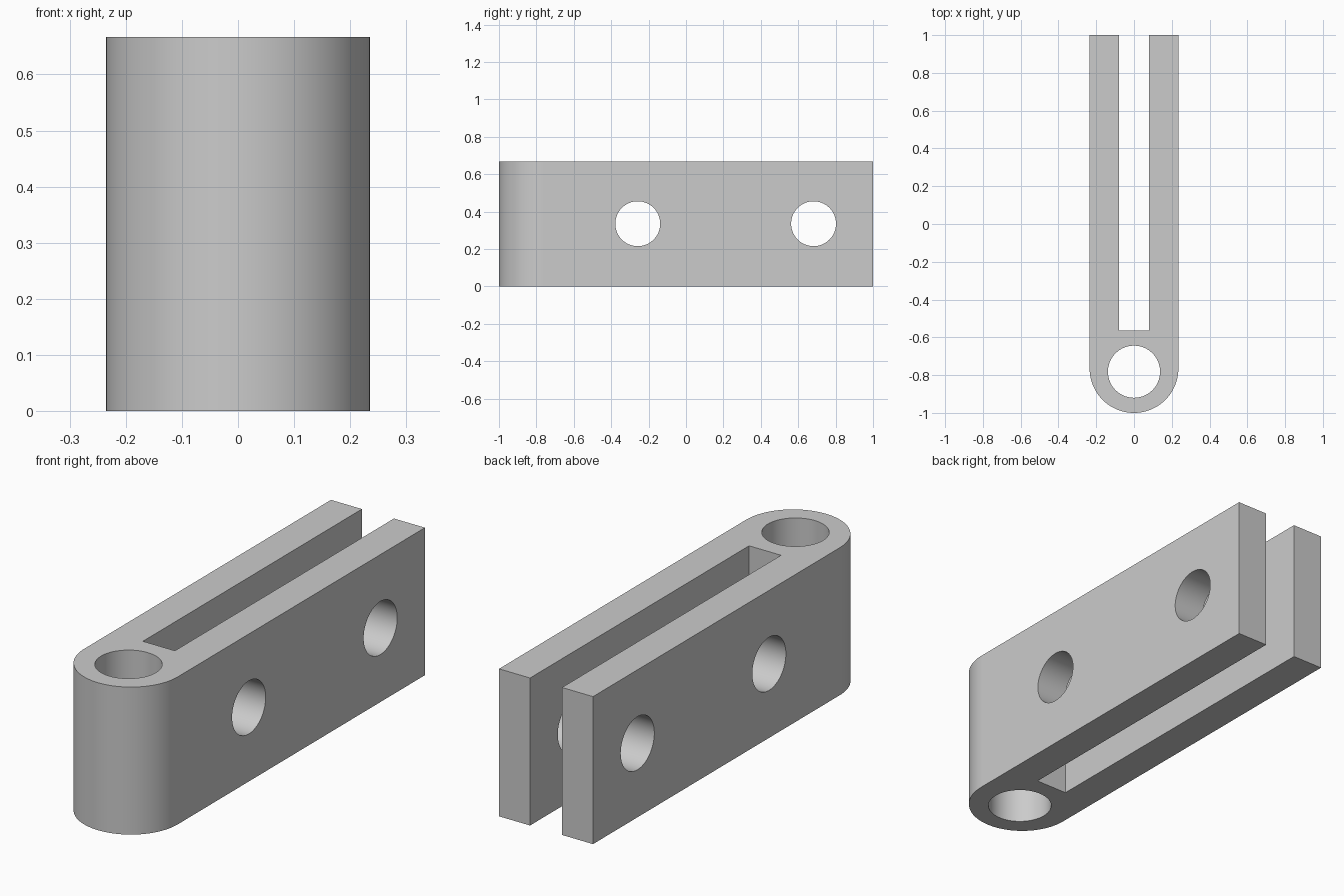
import bpy, bmesh, math
from mathutils import Matrix

cube = bpy.data.objects.get("Cube")
if cube:
    bpy.data.objects.remove(cube, do_unlink=True)

WIDTH, HEIGHT = 0.235, 0.667      # half width, full height
NOSE_Y = -1 + WIDTH               # centre of the rounded end

grey = bpy.data.materials.new("plain grey")
grey.use_nodes = True
colour = (0.6, 0.6, 0.6, 1)
grey.diffuse_color = colour
grey.node_tree.nodes["Principled BSDF"].inputs["Base Color"].default_value = colour


def make_object(name, bm):
    bmesh.ops.recalc_face_normals(bm, faces=bm.faces)
    mesh = bpy.data.meshes.new(name)
    bm.to_mesh(mesh)
    bm.free()
    mesh.materials.append(grey)
    obj = bpy.data.objects.new(name, mesh)
    bpy.context.collection.objects.link(obj)
    return obj


def prism(name, outline, z0, z1):
    """Extrude a plan outline from z0 to z1."""
    bm = bmesh.new()
    face = bm.faces.new([bm.verts.new((x, y, z0)) for x, y in outline])
    top = bmesh.ops.extrude_face_region(bm, geom=[face])["geom"]
    verts = [v for v in top if isinstance(v, bmesh.types.BMVert)]
    bmesh.ops.translate(bm, verts=verts, vec=(0, 0, z1 - z0))
    return make_object(name, bm)


def cylinder(name, radius, centre, rotation=Matrix()):
    bm = bmesh.new()
    bmesh.ops.create_cone(bm, cap_ends=True, segments=96, radius1=radius,
                          radius2=radius, depth=2,
                          matrix=Matrix.Translation(centre) @ rotation)
    return make_object(name, bm)


# Body: straight sides with a half-round nose
steps = 48
nose = [(-WIDTH * math.cos(math.pi * i / steps),
         NOSE_Y - WIDTH * math.sin(math.pi * i / steps)) for i in range(steps + 1)]
body = prism("clevis_body", nose + [(WIDTH, 1), (-WIDTH, 1)], 0, HEIGHT)

# Cutters: slot, upright pivot hole, two cross holes
cutters = [
    prism("slot_cutter", [(-0.08, -0.565), (0.08, -0.565), (0.08, 1.2), (-0.08, 1.2)],
          -0.2, HEIGHT + 0.2),
    cylinder("pivot_hole_cutter", 0.138, (0, -0.782, HEIGHT / 2)),
]
sideways = Matrix.Rotation(math.pi / 2, 4, "Y")
for y in (-0.258, 0.682):
    cutters.append(cylinder("cross_hole_cutter", 0.12, (0, y, 0.335), sideways))

for cutter in cutters:
    mod = body.modifiers.new(cutter.name, "BOOLEAN")
    mod.operation = "DIFFERENCE"
    mod.solver = "EXACT"
    mod.object = cutter

# Bake the cuts, then discard the cutters
bpy.context.view_layer.update()
graph = bpy.context.evaluated_depsgraph_get()
result = bpy.data.meshes.new_from_object(body.evaluated_get(graph))
body.modifiers.clear()
body.data = result
for cutter in cutters:
    bpy.data.objects.remove(cutter, do_unlink=True)

# Smooth the round surfaces, keep the large planes flat and rims sharp
bpy.ops.object.select_all(action="DESELECT")
body.select_set(True)
bpy.context.view_layer.objects.active = body
bpy.ops.object.shade_smooth_by_angle(angle=math.radians(30))
for poly in body.data.polygons:
    if poly.area > 0.05:
        poly.use_smooth = False
